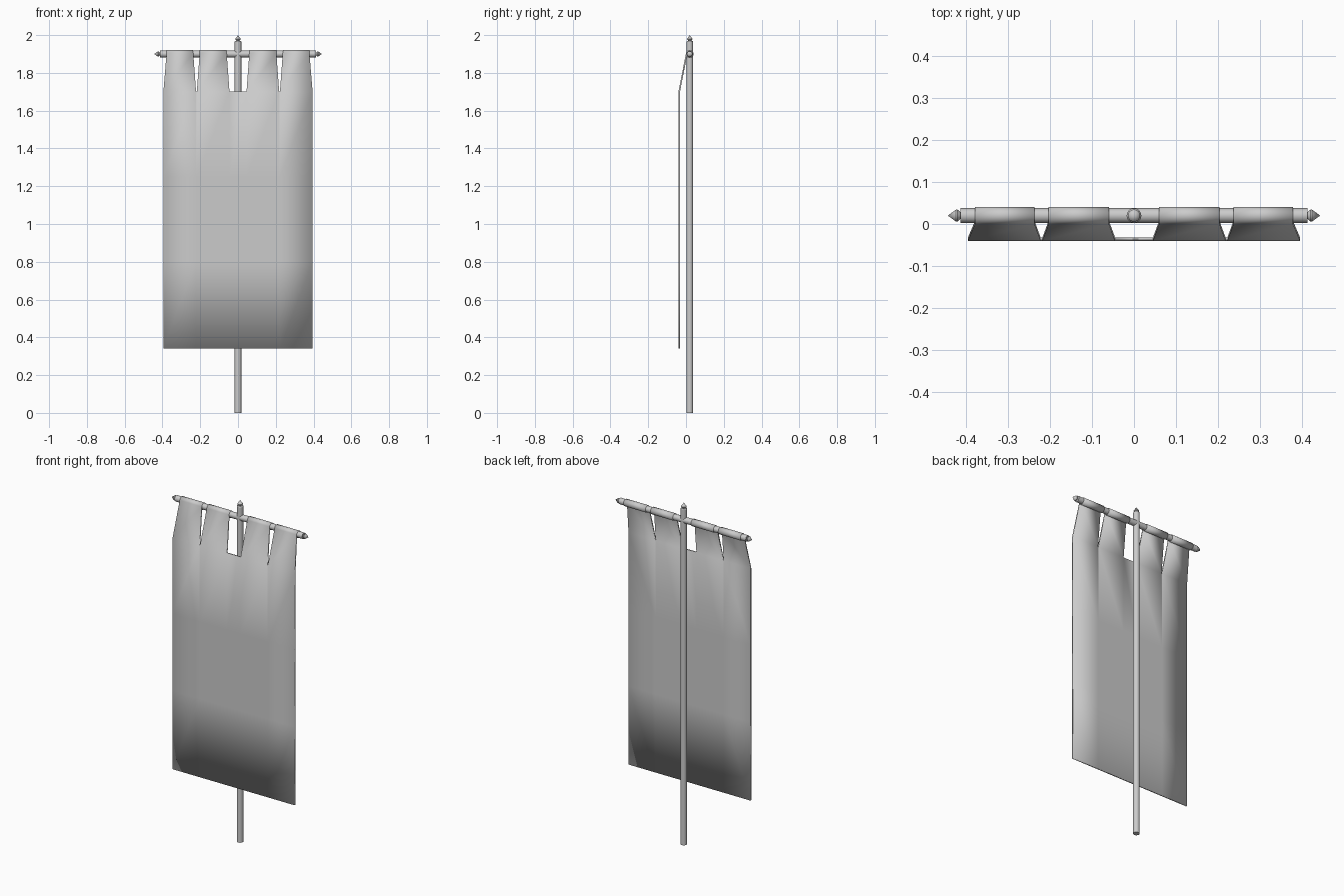
import bpy, bmesh, math
from mathutils import Matrix, Vector

if "Cube" in bpy.data.objects:
    bpy.data.objects.remove(bpy.data.objects["Cube"])

POLE_Y, BAR_Z, R = 0.02, 1.90, 0.0175


def finish(name, bm, angle=30):
    bmesh.ops.recalc_face_normals(bm, faces=bm.faces)
    me = bpy.data.meshes.new(name)
    bm.to_mesh(me)
    bm.free()
    ob = bpy.data.objects.new(name, me)
    bpy.context.collection.objects.link(ob)
    bpy.ops.object.select_all(action='DESELECT')
    ob.select_set(True)
    bpy.context.view_layer.objects.active = ob
    bpy.ops.object.shade_smooth_by_angle(angle=math.radians(angle))
    return ob


def lathe(name, profile, matrix, sides=24):
    """Spin (radius, height) points round z, then place with matrix."""
    bm = bmesh.new()
    vs = [bm.verts.new((r, 0, h)) for r, h in profile]
    es = [bm.edges.new(p) for p in zip(vs, vs[1:])]
    bmesh.ops.spin(bm, geom=vs + es, cent=(0, 0, 0), axis=(0, 0, 1),
                   angle=2 * math.pi, steps=sides)
    bmesh.ops.remove_doubles(bm, verts=bm.verts, dist=1e-5)
    bm.transform(matrix)
    return finish(name, bm)


# pointed finial: offsets from the end of a rod
tip = [(0.008, 0.0), (0.0145, 0.007), (0.0145, 0.010), (0.0, 0.030)]

# upright pole with finial
lathe("pole", [(0, 0), (R, 0), (R, 1.965), (R - 0.003, 1.97)]
      + [(r, 1.97 + h) for r, h in tip], Matrix.Translation((0, POLE_Y, 0)))

# crossbar with a finial on both ends
E = 0.413
lathe("crossbar", [(r, -E - h) for r, h in reversed(tip)]
      + [(R, -E), (R, E)] + [(r, E + h) for r, h in tip],
      Matrix.Translation((0, POLE_Y, BAR_Z)) @ Matrix.Rotation(math.pi / 2, 4, 'Y'))

# banner: hanging sheet plus four tabs that wrap round the crossbar
SHEET_Y, TOP, BOTTOM = -0.036, 1.70, 0.34
tabs = [(-0.395, -0.222, -0.378, -0.237), (-0.218, -0.045, -0.203, -0.060)]
tabs += [(-b, -a, -d, -c) for a, b, c, d in reversed(tabs)]

bm = bmesh.new()


def strip(xs_rows, path):
    """Quads between successive rows of points; each row has its own x list."""
    rows = [[bm.verts.new((x, y, z)) for x in xs] for xs, (y, z) in zip(xs_rows, path)]
    for lo, hi in zip(rows, rows[1:]):
        for i in range(len(lo) - 1):
            bm.faces.new((lo[i], lo[i + 1], hi[i + 1], hi[i]))


columns = [x for t in tabs for x in t[:2]]
levels = [BOTTOM, 0.80, 1.25, TOP - 0.0, TOP + 0.008]
strip([columns] * 4, [(SHEET_Y, z) for z in levels[:4]])

wrap = 0.0165
loop = [(POLE_Y + wrap * math.cos(math.radians(a)), BAR_Z + wrap * math.sin(math.radians(a)))
        for a in range(165, -181, -15)]
for a, b, c, d in tabs:
    strip([(a, b)] + [(c, d)] * len(loop), [(SHEET_Y, TOP)] + loop)
bmesh.ops.remove_doubles(bm, verts=bm.verts, dist=1e-5)

banner = finish("banner", bm, 40)
mod = banner.modifiers.new("cloth_thickness", 'SOLIDIFY')
mod.thickness = 0.008
mod.offset = 0
